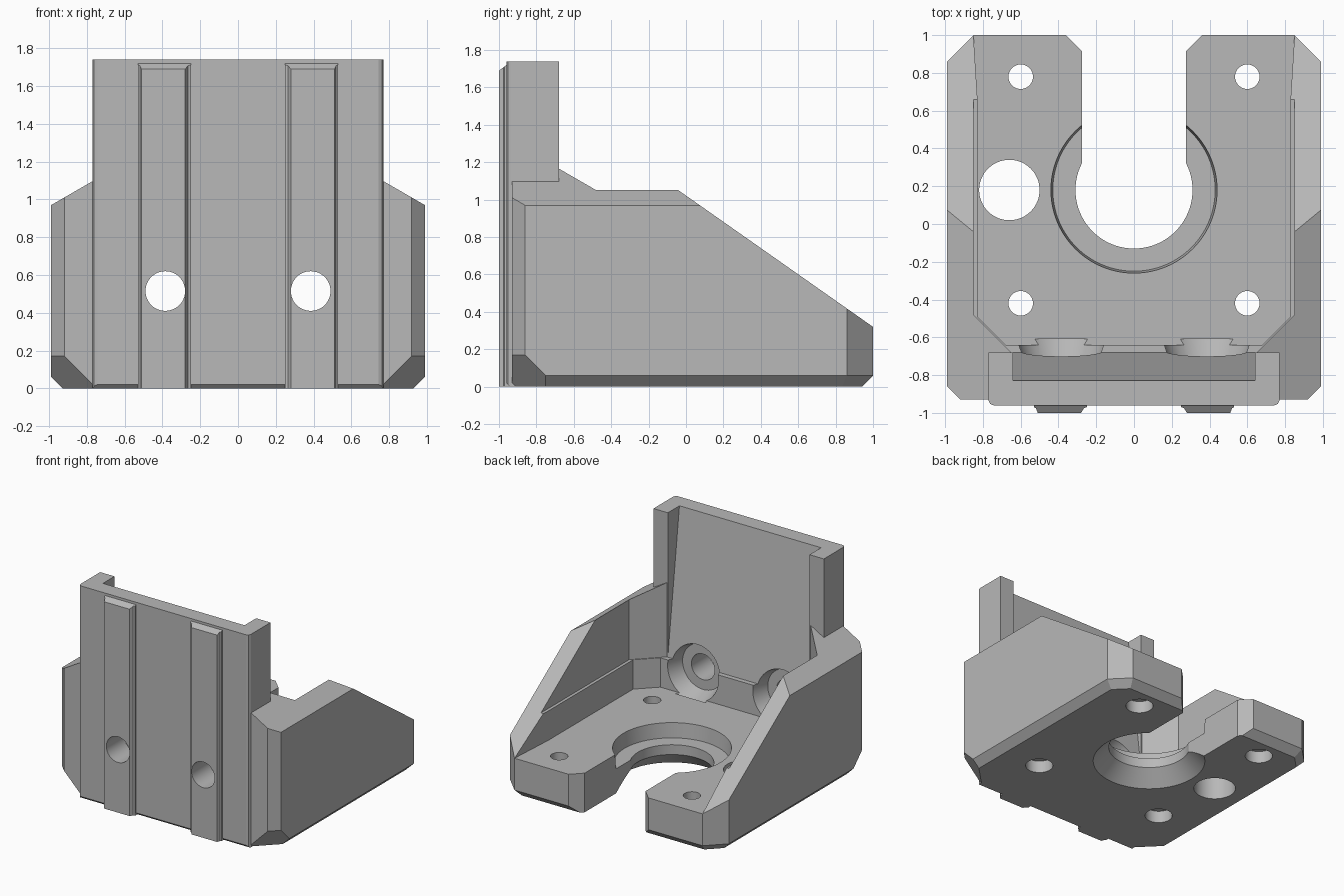
import bpy, bmesh, math
from mathutils import Vector

if "Cube" in bpy.data.objects:
    bpy.data.objects.remove(bpy.data.objects["Cube"], do_unlink=True)

grey = bpy.data.materials.new("plain grey")
grey.use_nodes = True
colour = (0.48, 0.48, 0.48, 1)
grey.diffuse_color = colour
grey.node_tree.nodes["Principled BSDF"].inputs["Base Color"].default_value = colour


def finish(name, bm):
    bmesh.ops.recalc_face_normals(bm, faces=bm.faces)
    mesh = bpy.data.meshes.new(name)
    bm.to_mesh(mesh)
    bm.free()
    mesh.materials.append(grey)
    ob = bpy.data.objects.new(name, mesh)
    bpy.context.collection.objects.link(ob)
    return ob


def prism_mesh(points, axis, lo, hi):
    """Extrude a 2D outline along an axis; outline is in the other two axes."""
    place = {"x": lambda a, b, h: (h, a, b),
             "y": lambda a, b, h: (a, h, b),
             "z": lambda a, b, h: (a, b, h)}[axis]
    bm = bmesh.new()
    face = bm.faces.new([bm.verts.new(place(a, b, lo)) for a, b in points])
    out = bmesh.ops.extrude_face_region(bm, geom=[face])
    verts = [g for g in out["geom"] if isinstance(g, bmesh.types.BMVert)]
    bmesh.ops.translate(bm, verts=verts, vec=place(0, 0, hi - lo))
    return bm


def prism(name, points, axis, lo, hi):
    return finish(name, prism_mesh(points, axis, lo, hi))


def mirrored(points):
    return points + [(-a, b) for a, b in reversed(points)]


def slice_off(bm, point, normal):
    geom = bm.verts[:] + bm.edges[:] + bm.faces[:]
    bmesh.ops.bisect_plane(bm, geom=geom, plane_co=Vector(point),
                           plane_no=Vector(normal), clear_outer=True)
    rim = [e for e in bm.edges if e.is_boundary]
    if rim:
        bmesh.ops.holes_fill(bm, edges=rim)


def cone(name, start, end, r1, r2, segments=64):
    start, end = Vector(start), Vector(end)
    bm = bmesh.new()
    bmesh.ops.create_cone(bm, cap_ends=True, segments=segments, radius1=r1,
                          radius2=r2, depth=(end - start).length)
    turn = Vector((0, 0, 1)).rotation_difference(end - start)
    bmesh.ops.rotate(bm, verts=bm.verts, cent=(0, 0, 0), matrix=turn.to_matrix())
    bmesh.ops.translate(bm, verts=bm.verts, vec=(start + end) / 2)
    return finish(name, bm)


# Body: one block with every outer slope and chamfer sliced off
bm = prism_mesh(mirrored([(0.99, -0.93), (0.99, 1)]), "z", 0, 1.7)
for s in (-1, 1):
    slice_off(bm, (s * 0.99, 0, 0.97), (s * 0.577, 0, 1))      # roof
    slice_off(bm, (s * 0.99, 0.86, 0), (s, 1, 0))              # rear corner
    slice_off(bm, (s * 0.92, -0.93, 0), (s, -1, 0))            # front corner
    slice_off(bm, (s * 0.99, 0, 0.06), (s, 0, -1))             # lower side edge
    slice_off(bm, (s * 0.92, -0.93, 0.17), (s, -1, -1))        # lower front corner
    slice_off(bm, (s * 0.92, 0.93, 0.06), (s, 1, -1.41))       # lower rear corner
slice_off(bm, (0, 1, 0.32), (0, 0.73, 1.04))                   # rear slope
slice_off(bm, (0, 1, 0.06), (0, 1, -1))                        # lower rear edge
bracket = finish("motor_bracket", bm)

# Upright plate with its side columns, before hollowing
bm = prism_mesh(mirrored([(0.745, -0.96), (0.762, -0.952), (0.77, -0.935),
                          (0.77, -0.68)]), "z", 0, 1.74)
slice_off(bm, (0, -0.94, 0), (0, -1, -1))
adders = [finish("upright_plate", bm)]

# Guide rails on the front
for s in (-1, 1):
    outline = [(s * x, y) for x, y in [(0.25, -0.9), (0.25, -0.97), (0.265, -0.975),
               (0.28, -1), (0.51, -1), (0.52, -0.975), (0.53, -0.97), (0.53, -0.9)]]
    bm = prism_mesh(outline, "z", 0, 1.73)
    slice_off(bm, (0, -1, 1.69), (0, -0.75, 1))
    adders.append(finish("guide_rail", bm))

cutters = [
    # Motor space, narrower near the floor
    prism("upper_space", mirrored([(0.65, -0.68), (0.85, -0.48), (0.85, 1.2)]),
          "z", 0.56, 2),
    prism("lower_space", mirrored([(0.68, -0.64), (0.825, -0.495), (0.825, 0.6),
                                   (0.85, 1), (0.85, 1.2)]), "z", 0.32, 0.6),
    # Leaning inner face of the upright plate
    prism("leaning_pocket", [(-0.85, 1.9), (-0.68, 0.56), (-0.5, 0.56), (-0.5, 1.9)],
          "x", -0.64, 0.64),
    # Shaft opening with its slot
    cone("shaft_hole", (0, 0.18, -0.1), (0, 0.18, 0.5), 0.31, 0.31, 96),
    cone("shaft_recess", (0, 0.18, 0.2), (0, 0.18, 0.34), 0.43, 0.442, 96),
    cone("shaft_countersink", (0, 0.18, -0.02), (0, 0.18, 0.12), 0.45, 0.31, 96),
    prism("shaft_slot", mirrored([(0.275, 0.2), (0.275, 0.915), (0.36, 1), (0.46, 1.1)]),
          "z", -0.1, 0.6),
    # Cable hole
    cone("cable_hole", (-0.66, 0.18, -0.1), (-0.66, 0.18, 0.5), 0.16, 0.16),
]
for s in (-1, 1):
    # Motor screw holes, widened underneath
    for y in (-0.42, 0.78):
        cutters += [
            cone("motor_screw_hole", (s * 0.6, y, -0.1), (s * 0.6, y, 0.5), 0.065, 0.065, 32),
            cone("motor_screw_head", (s * 0.6, y, -0.1), (s * 0.6, y, 0.1), 0.105, 0.105, 32)]
    # Plate screw holes with a tapered seat inside
    cutters += [
        cone("plate_screw_hole", (s * 0.385, -1.1, 0.515), (s * 0.385, -0.6, 0.515),
             0.105, 0.105, 48),
        cone("plate_screw_seat", (s * 0.385, -0.77, 0.515), (s * 0.385, -0.61, 0.515),
             0.185, 0.24, 48)]

# Join the added parts, then cut every opening
bpy.context.view_layer.objects.active = bracket
for operation, tools in (("UNION", adders), ("DIFFERENCE", cutters)):
    for tool in tools:
        tool.hide_render = True
        mod = bracket.modifiers.new(tool.name, "BOOLEAN")
        mod.operation = operation
        mod.solver = "EXACT"
        mod.object = tool
        bpy.ops.object.modifier_apply(modifier=mod.name)
        bpy.data.objects.remove(tool, do_unlink=True)

bpy.ops.object.select_all(action="DESELECT")
bracket.select_set(True)
bpy.ops.object.shade_smooth_by_angle(angle=math.radians(20))
